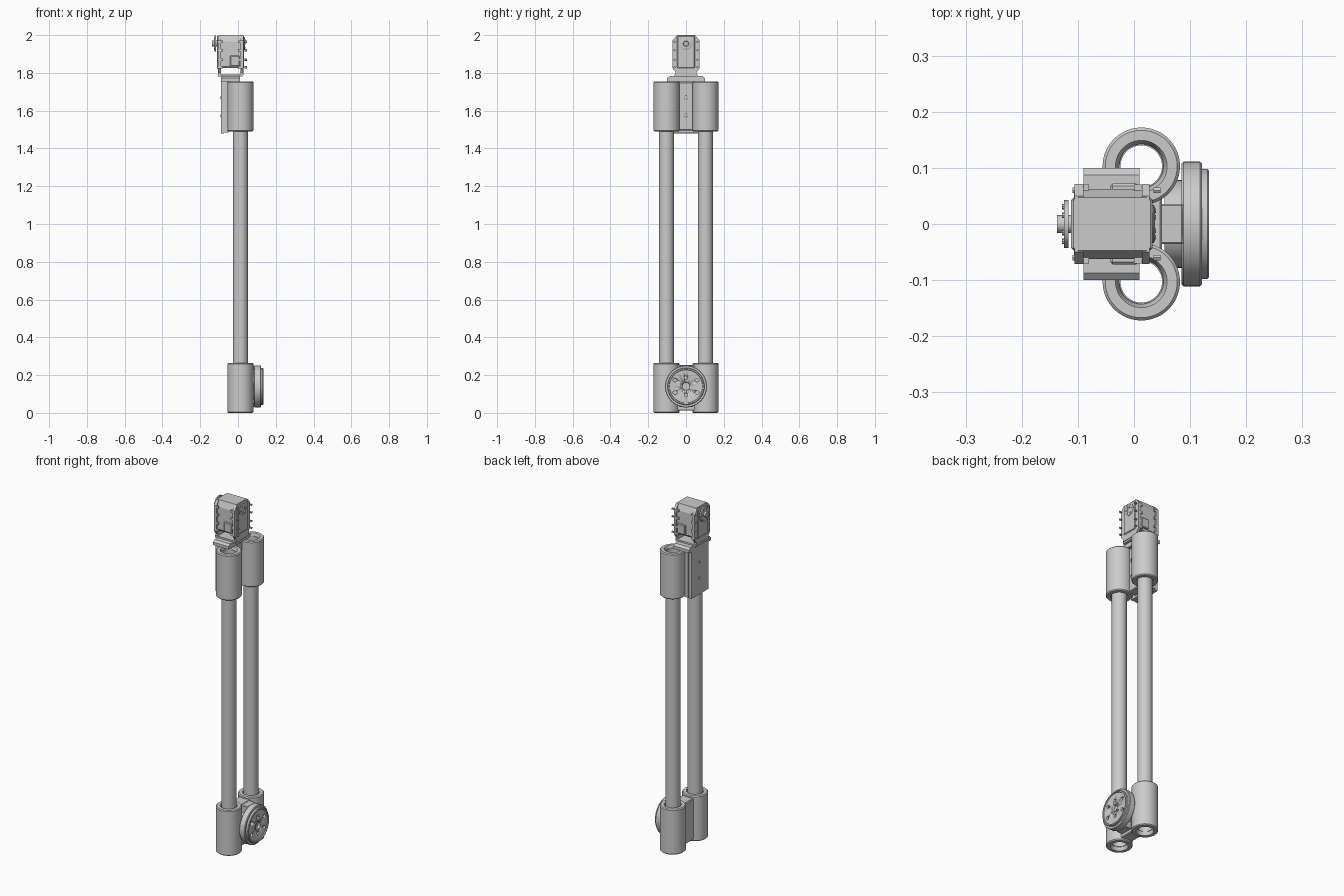
import bpy, bmesh, math
from mathutils import Matrix, Vector

if "Cube" in bpy.data.objects:
    bpy.data.objects.remove(bpy.data.objects["Cube"])


def finish(name, bm, smooth=True):
    bmesh.ops.recalc_face_normals(bm, faces=bm.faces)
    me = bpy.data.meshes.new(name)
    bm.to_mesh(me)
    bm.free()
    ob = bpy.data.objects.new(name, me)
    bpy.context.collection.objects.link(ob)
    if smooth:
        bpy.ops.object.select_all(action='DESELECT')
        ob.select_set(True)
        bpy.context.view_layer.objects.active = ob
        bpy.ops.object.shade_smooth_by_angle(angle=math.radians(35))
    return ob


def lathe(name, profile, loc, axis='Z', n=48, closed=True):
    """Spin (radius, height) points; axis 'X' lays the height along +x."""
    bm = bmesh.new()
    rings = []
    for r, h in profile:
        if r == 0:
            rings.append([bm.verts.new((0, 0, h))] * n)
        else:
            rings.append([bm.verts.new((r * math.cos(2 * math.pi * i / n),
                                        r * math.sin(2 * math.pi * i / n), h)) for i in range(n)])
    pairs = list(zip(rings, rings[1:])) + ([(rings[-1], rings[0])] if closed else [])
    for a, b in pairs:
        for i in range(n):
            j = (i + 1) % n
            vs = list(dict.fromkeys((a[i], a[j], b[j], b[i])))
            if len(vs) > 2:
                bm.faces.new(vs)
    if axis == 'X':
        bm.transform(Matrix.Rotation(math.pi / 2, 4, 'Y'))
    bm.transform(Matrix.Translation(loc))
    return finish(name, bm)


def disc(name, r, x0, x1, y, z, n=32, c=0.0):
    return lathe(name, [(0, 0), (r, 0), (r, x1 - x0 - c), (r - c, x1 - x0), (0, x1 - x0)] if c else
                 [(0, 0), (r, 0), (r, x1 - x0), (0, x1 - x0)], (x0, y, z), 'X', n, False)


def box(name, x, y, z, bevel=0.0):
    bm = bmesh.new()
    bmesh.ops.create_cube(bm, size=1)
    for v in bm.verts:
        v.co = Vector([(a + b) / 2 + c * (b - a) for (a, b), c in zip((x, y, z), v.co)])
    if bevel:
        bmesh.ops.bevel(bm, geom=bm.edges[:], offset=bevel, segments=1, affect='EDGES')
    return finish(name, bm, False)


def prism(name, pts, x0, x1):
    """Extrude a (y, z) outline along x."""
    bm = bmesh.new()
    a = [bm.verts.new((x0, y, z)) for y, z in pts]
    b = [bm.verts.new((x1, y, z)) for y, z in pts]
    bm.faces.new(a)
    bm.faces.new(b)
    for i in range(len(pts)):
        j = (i + 1) % len(pts)
        bm.faces.new((a[i], a[j], b[j], b[i]))
    return finish(name, bm, False)


TX, TY = 0.013, 0.103

# twin tubes and their clamp sleeves
for s, side in ((-1, "front"), (1, "rear")):
    lathe(side + "_tube", [(0.037, 0.02), (0.0395, 0.02), (0.0395, 1.74), (0.037, 1.74)], (TX, s * TY, 0))
    for z0, z1, lvl in ((0.0, 0.265, "lower"), (1.49, 1.755, "upper")):
        lathe(f"{lvl}_{side}_sleeve",
              [(0.0395, z0 + 0.02), (0.044, z0 + 0.004), (0.046, z0), (0.064, z0), (0.069, z0 + 0.005),
               (0.069, z1 - 0.005), (0.064, z1), (0.046, z1), (0.044, z1 - 0.004), (0.0395, z1 - 0.02)],
              (TX, s * TY, 0))

# lower clamp web, neck and round flange
DZ = 0.14
box("lower_web", (-0.02, 0.05), (-0.052, 0.052), (0.012, 0.253), 0.004)
box("lower_neck", (0.03, 0.088), (-0.036, 0.036), (0.03, 0.25), 0.003)
disc("flange_boss", 0.078, 0.054, 0.088, 0, DZ, 48)
flange = lathe("round_flange", [(0, 0), (0.108, 0), (0.111, 0.003), (0.111, 0.033), (0.108, 0.036),
                                (0.098, 0.036), (0.098, 0.046), (0.095, 0.049), (0.089, 0.049),
                                (0.087, 0.044), (0, 0.044)], (0.085, 0, DZ), 'X', 64, False)
holes = [(0, 0, 0.02)] + [(0, s * 0.046, 0.009) for s in (-1, 1)] + \
        [(sy * 0.058, sz * 0.033, 0.01) for sy in (-1, 1) for sz in (-1, 1)]
for i, (y, z, r) in enumerate(holes):
    cut = disc(f"hole_cutter_{i}", r, 0.117, 0.15, y, DZ + z, 20)
    cut.hide_render = True
    cut.hide_viewport = True
    m = flange.modifiers.new("hole", 'BOOLEAN')
    m.object = cut
    m.solver = 'EXACT'

# upper clamp web, bolts and mounting plates
box("upper_web", (-0.058, 0.0), (-0.052, 0.052), (1.495, 1.75), 0.004)
box("mount_pad", (-0.074, -0.05), (-0.085, 0.085), (1.485, 1.758))
box("mount_plate", (-0.09, -0.074), (-0.08, 0.08), (1.48, 1.762))
for z in (1.575, 1.67):
    lathe("clamp_washer", [(0.012, 0), (0.021, 0), (0.021, 0.006), (0.012, 0.006)], (0, 0, z), 'X', 24)
    disc("clamp_bolt", 0.012, -0.002, 0.012, 0, z, 6)
    disc("plate_bolt", 0.008, -0.093, -0.088, 0, z, 16)

# shelf bracket carrying the gearbox
prism("bracket_shelf", [(-0.1, 1.755), (0.1, 1.755), (0.1, 1.772), (0.087, 1.783),
                        (-0.087, 1.783), (-0.1, 1.772)], -0.09, 0.01)
box("bracket_pad", (-0.107, 0.025), (-0.06, 0.06), (1.78, 1.792))

# gearbox: end covers standing on feet, housing between them
GZ = 1.955
cover = [(-0.055, 1.79), (0.055, 1.79), (0.055, 1.803), (0.071, 1.823), (0.071, 1.972),
         (0.05, 1.998), (-0.05, 1.998), (-0.071, 1.972), (-0.071, 1.823), (-0.055, 1.803)]
prism("left_cover", cover, -0.106, -0.09)
prism("right_cover", cover, 0.014, 0.028)
prism("gear_housing", [(-0.055, 1.825), (0.055, 1.825), (0.062, 1.835), (0.062, 1.965),
                       (0.047, 2.0), (-0.047, 2.0), (-0.062, 1.965), (-0.062, 1.835)], -0.1, 0.022)
box("left_panel", (-0.112, -0.1), (-0.047, 0.047), (1.825, 1.996), 0.004)
box("right_panel", (0.02, 0.033), (-0.047, 0.047), (1.825, 1.996), 0.004)
for s in (-1, 1):
    # side terminal boxes and cover bolts
    ys = sorted((s * 0.055, s * 0.072))
    box("side_box", (-0.042, 0.008), ys, (1.835, 1.892), 0.004)
    for z in (1.83, 1.87, 1.92, 1.965):
        for x in (-0.118, 0.027):
            disc("cover_bolt", 0.006, x + 0.008, x + 0.02, s * 0.06, z, 6)
        for x0, x1 in ((-0.094, -0.08), (0.0, 0.016)):
            box("bolt_lug", (x0, x1), sorted((s * 0.058, s * 0.07)), (z - 0.006, z + 0.006))

# output shaft with flange disc, and opposite bearing cap
disc("output_disc", 0.043, -0.125, -0.117, 0, GZ, 40)
disc("output_shaft", 0.016, -0.137, -0.1, 0, GZ, 24)
lathe("bearing_cap", [(0.012, 0), (0.034, 0), (0.034, 0.005), (0.03, 0.007), (0.015, 0.007), (0.012, 0.003)],
      (0.03, 0, GZ), 'X', 32)
for i in range(6):
    a = math.pi * i / 3
    disc("disc_bolt", 0.005, -0.128, -0.123, 0.031 * math.cos(a), GZ + 0.031 * math.sin(a), 8)
    disc("cap_bolt", 0.004, 0.033, 0.039, 0.024 * math.cos(a), GZ + 0.024 * math.sin(a), 8)
